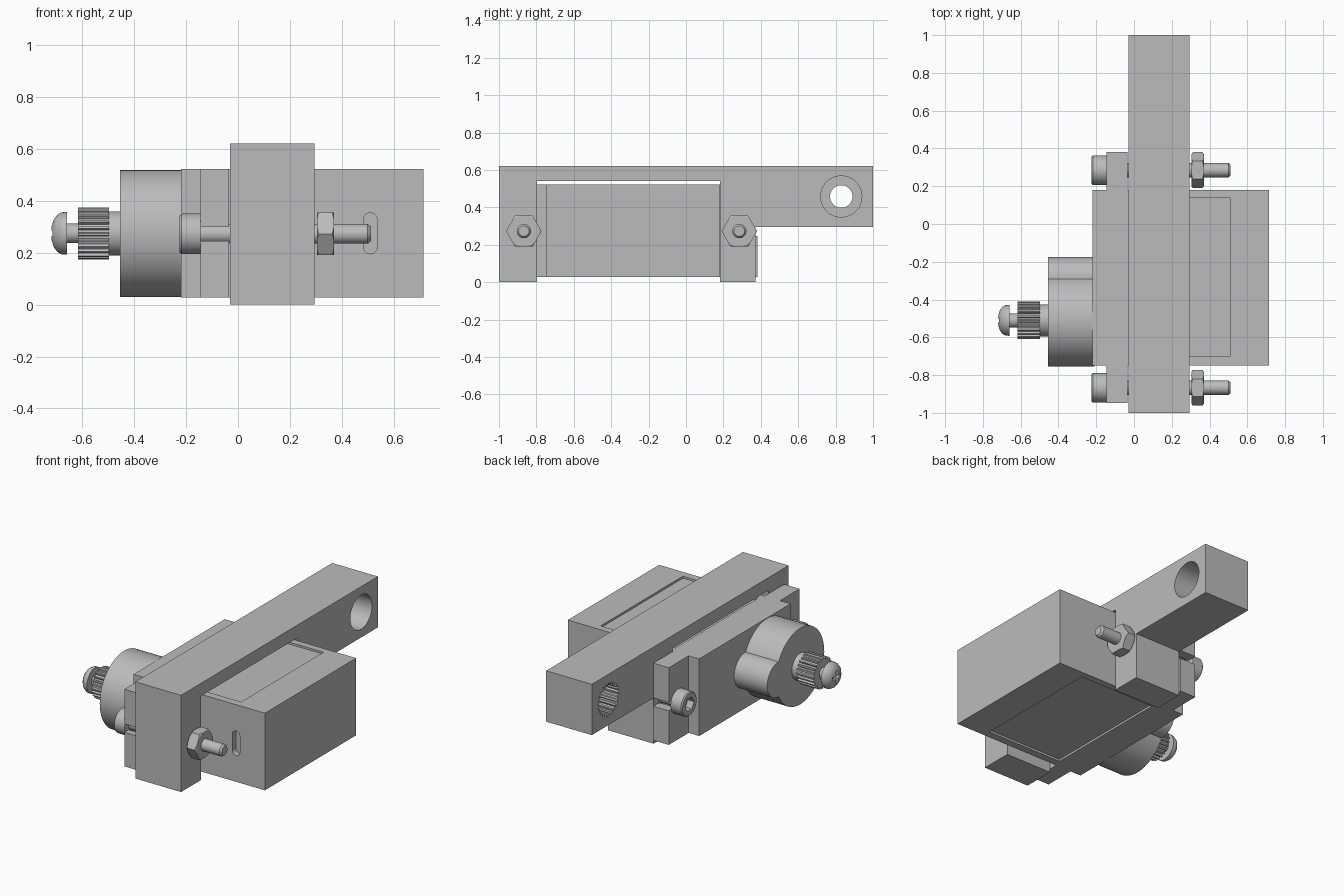
import bpy, bmesh, math

if "Cube" in bpy.data.objects:
    bpy.data.objects.remove(bpy.data.objects["Cube"])

grey = bpy.data.materials.new("plain_grey")
grey.diffuse_color = (0.5, 0.5, 0.5, 1)
grey.use_nodes = True
grey.node_tree.nodes["Principled BSDF"].inputs["Base Color"].default_value = grey.diffuse_color

SHAFT = (-0.51, 0.275)            # y, z of the output shaft
SCREWS = (-0.867, 0.285)          # y of the two mounting screws
SZ = 0.273                        # z of the mounting screws
HOLE = (0.83, 0.458)              # y, z of the splined hole in the arm


def finish(name, bm):
    bmesh.ops.recalc_face_normals(bm, faces=bm.faces[:])
    me = bpy.data.meshes.new(name)
    bm.to_mesh(me)
    bm.free()
    me.materials.append(grey)
    ob = bpy.data.objects.new(name, me)
    bpy.context.collection.objects.link(ob)
    return ob


def loft(name, rings):
    """Join equal-length point rings and cap both ends."""
    bm = bmesh.new()
    vs = [[bm.verts.new(p) for p in r] for r in rings]
    n = len(vs[0])
    for a, b in zip(vs, vs[1:]):
        for i in range(n):
            j = (i + 1) % n
            bm.faces.new((a[i], a[j], b[j], b[i]))
    bm.faces.new(vs[0])
    bm.faces.new(vs[-1])
    return finish(name, bm)


def prism(name, profile, x0, x1):
    """Extrude a (y, z) profile along x."""
    return loft(name, [[(x, y, z) for y, z in profile] for x in (x0, x1)])


def box(name, x0, x1, y0, y1, z0, z1):
    return prism(name, [(y0, z0), (y1, z0), (y1, z1), (y0, z1)], x0, x1)


def circle(c, r, n=48):
    return [(c[0] + r * math.cos(math.tau * i / n), c[1] + r * math.sin(math.tau * i / n))
            for i in range(n)]


def lathe(name, c, pts, n=48):
    """Turn (x, radius) points around an x-parallel axis through c."""
    return loft(name, [[(x, y, z) for y, z in circle(c, r, n)] for x, r in pts])


def spline(c, r0, r1, teeth=24):
    pts = []
    for i in range(teeth):
        for f, r in ((0.0, r0), (0.3, r0), (0.45, r1), (0.85, r1)):
            a = math.tau * (i + f) / teeth
            pts.append((c[0] + r * math.cos(a), c[1] + r * math.sin(a)))
    return pts


def boolean(ob, tool, op='DIFFERENCE'):
    m = ob.modifiers.new("cut", 'BOOLEAN')
    m.operation, m.solver, m.object = op, 'EXACT', tool
    bpy.context.view_layer.objects.active = ob
    bpy.ops.object.modifier_apply(modifier=m.name)
    bpy.data.objects.remove(tool)


# bracket arm: two legs straddle the motor, long arm carries a splined hole
bracket = prism("bracket_arm", [
    (-1, 0), (-0.797, 0), (-0.797, 0.54), (0.182, 0.54), (0.182, 0), (0.372, 0),
    (0.372, 0.295), (1, 0.295), (1, 0.622), (-1, 0.622)], -0.03, 0.295)
boolean(bracket, prism("c", circle(HOLE, 0.11), 0.14, 0.4))
boolean(bracket, prism("c", spline(HOLE, 0.108, 0.094), -0.1, 0.10))
boolean(bracket, prism("c", circle(HOLE, 0.06), -0.05, 0.2))

# motor case with label recesses above and below, and a cable slot in front
case = box("motor_case", -0.22, 0.715, -0.748, 0.18, 0.027, 0.523)
for z0, z1 in ((0.51, 0.6), (-0.1, 0.04)):
    boolean(case, box("c", -0.02, 0.512, -0.70, 0.137, z0, z1))
slot = [(0.51 + 0.027 * math.cos(a), 0.275 + s * 0.052 + 0.027 * math.sin(a))
        for s, k in ((1, 0), (-1, 1)) for a in [math.pi * (k + i / 10) for i in range(11)]]
boolean(case, loft("c", [[(x, y, z) for x, z in slot] for y in (-0.8, -0.71)]))

# mounting flange with keyhole notches open to both ends
flange = box("mounting_flange", -0.145, -0.035, -0.947, 0.382, 0.027, 0.523)
for y, d in zip(SCREWS, (-1, 1)):
    a0 = math.asin(0.027 / 0.045)
    arc = [a0 + (math.tau - 2 * a0) * i / 24 for i in range(25)]
    key = [(y + d * 0.045 * math.cos(a), SZ + 0.045 * math.sin(a)) for a in arc]
    key += [(y + d * 0.2, SZ - 0.027), (y + d * 0.2, SZ + 0.027)]
    boolean(flange, prism("c", key, -0.3, 0.1))

# gear housing: large round with a smaller lobe
housing = prism("gear_housing", circle(SHAFT, 0.245, 72), -0.455, -0.21)
boolean(housing, prism("c", circle((-0.287, 0.275), 0.112), -0.4551, -0.21), 'UNION')

# output shaft
lathe("shaft_collar", SHAFT, [(-0.5, 0.085), (-0.44, 0.085)])
prism("splined_shaft", spline(SHAFT, 0.1, 0.088), -0.617, -0.498)

# domed shaft screw with a cross recess
shaft_screw = lathe("shaft_screw", SHAFT, [
    (-0.6, 0.037), (-0.66, 0.037), (-0.66, 0.082), (-0.68, 0.081), (-0.697, 0.071),
    (-0.71, 0.054), (-0.718, 0.03), (-0.72, 0.012)])
sy, sz = SHAFT
cross = [(0.04, 0.011), (0.011, 0.011), (0.011, 0.04)]
plus = []
for k in range(4):
    c, s = round(math.cos(k * math.pi / 2)), round(math.sin(k * math.pi / 2))
    plus += [(sy + c * u - s * v, sz + s * u + c * v) for u, v in cross]
boolean(shaft_screw, prism("c", plus, -0.8, -0.68))

# mounting screws with hex sockets, and chamfered hex nuts
for y, side in zip(SCREWS, ("front", "back")):
    c = (y, SZ)
    screw = lathe(side + "_mounting_screw", c, [
        (-0.225, 0.071), (-0.218, 0.078), (-0.145, 0.078), (-0.145, 0.038),
        (0.5, 0.038), (0.512, 0.028)])
    boolean(screw, prism("c", circle(c, 0.045, 6), -0.3, -0.18))
    nut = prism(side + "_nut", circle(c, 0.095, 6), 0.304, 0.37)
    boolean(nut, lathe("c", c, [(0.303, 0.082), (0.314, 0.099), (0.36, 0.099), (0.371, 0.082)]),
            'INTERSECT')

# smooth round surfaces, keep edges sharp
for ob in bpy.data.objects:
    ob.select_set(True)
bpy.ops.object.shade_smooth_by_angle(angle=math.radians(25))
